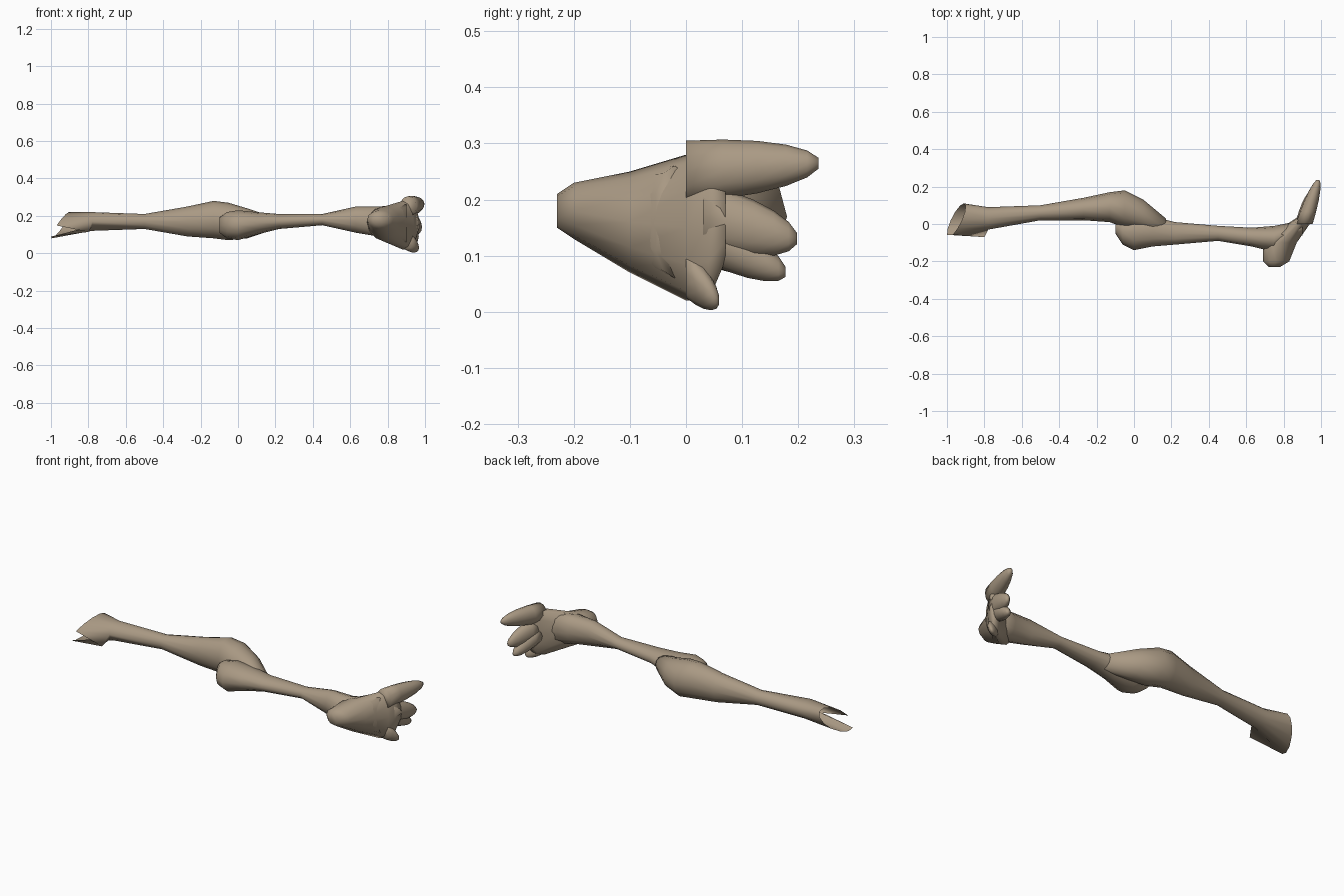
import bpy, bmesh, math
from mathutils import Vector

default_cube = bpy.data.objects.get("Cube")
if default_cube:
    bpy.data.objects.remove(default_cube, do_unlink=True)

# One colour for the whole limb
tan = bpy.data.materials.new("dusty_tan")
tan.use_nodes = True
tan.diffuse_color = (.4, .32, .23, 1)
shader = next(node for node in tan.node_tree.nodes if node.type == 'BSDF_PRINCIPLED')
shader.inputs["Base Color"].default_value = tan.diffuse_color

SIDES = 12


def build_skin(name, rings, open_start=False):
    """Join rings of points into a smooth tube, capping the closed ends."""
    bm = bmesh.new()
    loops = [[bm.verts.new(point) for point in ring] for ring in rings]
    for near, far in zip(loops, loops[1:]):
        for k in range(SIDES):
            bm.faces.new((near[k - 1], near[k], far[k], far[k - 1]))
    if not open_start:
        bm.faces.new(loops[0])
    bm.faces.new(loops[-1])
    bmesh.ops.recalc_face_normals(bm, faces=bm.faces)
    for face in bm.faces:
        face.smooth = True
    mesh = bpy.data.meshes.new(name)
    bm.to_mesh(mesh)
    bm.free()
    mesh.materials.append(tan)
    bpy.context.collection.objects.link(bpy.data.objects.new(name, mesh))


def oval(centre, across, half_width, half_height):
    """Ring of points around a centre, spanned by a sideways direction and z."""
    ring = []
    for k in range(SIDES):
        angle = math.tau * k / SIDES
        sideways = across * half_width * math.cos(angle)
        upright = Vector.Fill(3, 0)
        upright.z = half_height * math.sin(angle)
        ring.append(centre + sideways + upright)
    return ring


X_AXIS = Vector((1, 0, 0))
Y_AXIS = Vector((0, 1, 0))


def torn_end(centre, half_width, half_height):
    """Ragged open end: slanting rim with a deep notch in the front."""
    ring = oval(centre, Y_AXIS, half_width, half_height)
    for k, point in enumerate(ring):
        angle = math.tau * k / SIDES
        point.x += .04 * math.cos(angle) + .03 * math.sin(angle)
        point.z += .4 * (point.y - centre.y)
    ring[SIDES // 2].x = -.8
    return ring


def limb_rings(sections):
    """Sections are x, y, z, half width and half height."""
    return [oval(Vector((x, y, z)), Y_AXIS, width, height)
            for x, y, z, width, height in sections]


# Upper limb: open ragged end, swelling towards the joint
upper_rings = limb_rings([
    (-.78, .03, .17, .06, .05),
    (-.5, .06, .17, .04, .04),
    (-.27, .08, .17, .06, .08),
    (-.13, .09, .18, .08, .1),
    (-.05, .08, .17, .1, .1),
    (.05, .05, .16, .08, .08),
    (.17, -.02, .16, .05, .04),
])
rim = torn_end(Vector((-.95, .02, .15)), .09, .06)
build_skin("upper_limb", [rim] + upper_rings, open_start=True)

# Lower limb: rounded joint end, slim shaft, widening at the ankle
build_skin("lower_limb", limb_rings([
    (-.1, -.02, .15, .03, .04),
    (-.06, -.04, .15, .07, .07),
    (0, -.04, .15, .1, .08),
    (.1, -.04, .16, .08, .06),
    (.22, -.05, .17, .06, .04),
    (.45, -.05, .18, .04, .03),
    (.63, -.07, .18, .05, .07),
    (.75, -.08, .17, .07, .08),
    (.9, -.02, .16, .04, .1),
]))

# Foot: slanted plate from the heel to the ball
foot_sections = [
    (.75, -.23, .18, .03, .03),
    (.76, -.2, .18, .07, .05),
    (.78, -.1, .16, .09, .09),
    (.88, 0, .15, .06, .13),
    (.92, .04, .16, .04, .14),
    (.94, .07, .16, .03, .07),
]
build_skin("foot", [oval(Vector((x, y, z)), X_AXIS, width, height)
                    for x, y, z, width, height in foot_sections])


def build_toe(name, root, tip, half_width, half_height):
    """Blunt toe that narrows along a quarter-ellipse from root to tip."""
    rings = []
    for step in range(6):
        bend = math.radians(16 * step)
        rings.append(oval(root.lerp(tip, math.sin(bend)), X_AXIS,
                          half_width * math.cos(bend),
                          half_height * math.cos(bend)))
    build_skin(name, rings)


# Toes: long upper toe, middle pair, short lower toe
build_toe("upper_toe", Vector((.91, 0, .25)), Vector((.985, .24, .265)),
          half_width=.045, half_height=.055)
build_toe("middle_toe_upper", Vector((.92, .03, .17)), Vector((.97, .2, .13)),
          half_width=.04, half_height=.06)
build_toe("middle_toe_lower", Vector((.91, .03, .14)), Vector((.95, .18, .07)),
          half_width=.04, half_height=.05)
build_toe("lower_toe", Vector((.9, 0, .07)), Vector((.955, .06, .02)),
          half_width=.04, half_height=.045)
